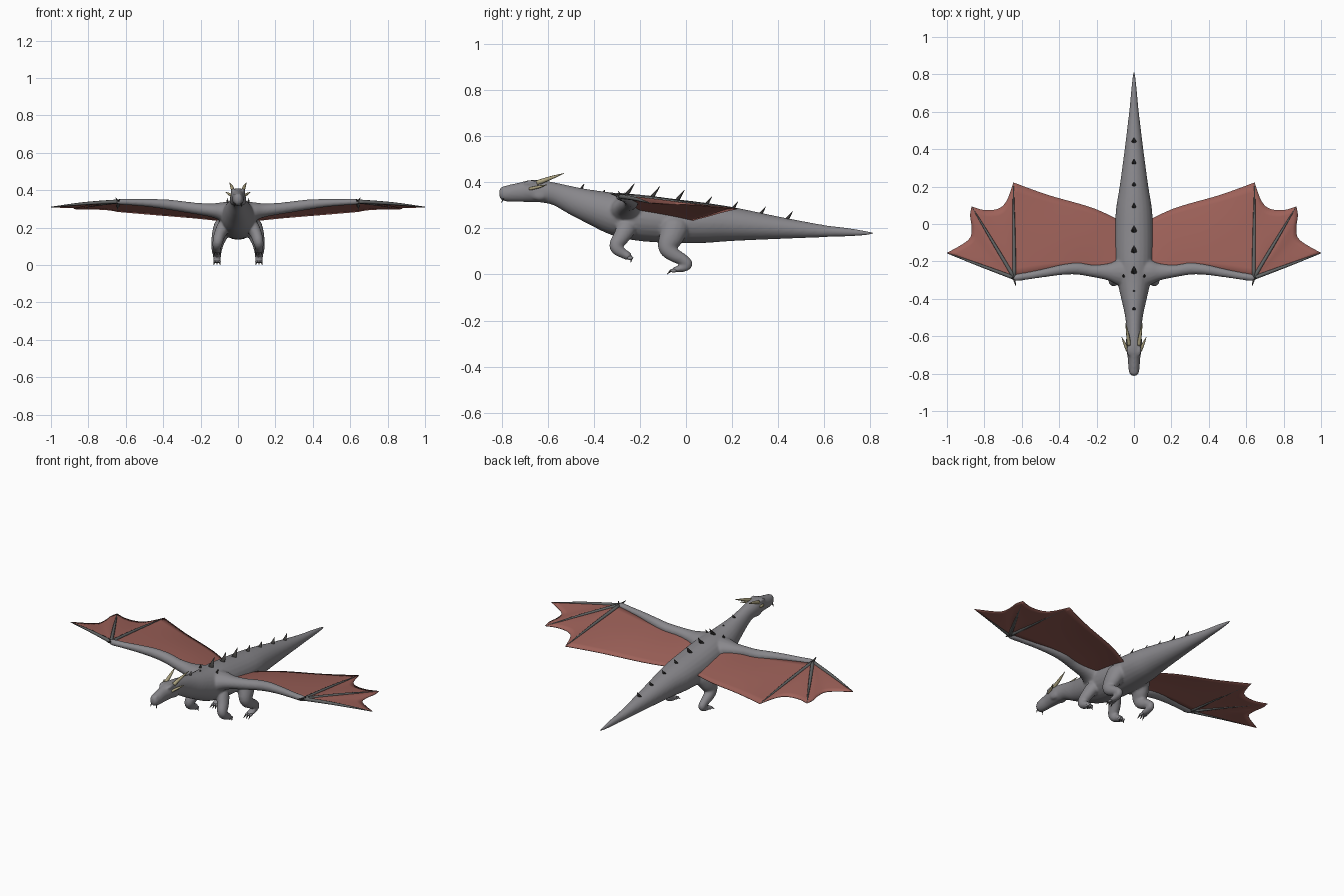
import bpy, bmesh, math
from mathutils import Vector

if "Cube" in bpy.data.objects:
    bpy.data.objects.remove(bpy.data.objects["Cube"])


def material(name, rgb):
    m = bpy.data.materials.new(name)
    m.diffuse_color = (*rgb, 1)
    m.use_nodes = True
    m.node_tree.nodes["Principled BSDF"].inputs["Base Color"].default_value = m.diffuse_color
    return m


SKIN = material("grey skin", (0.25, 0.245, 0.262))
BONE = material("dark finger bone", (0.125, 0.13, 0.13))
MEMBRANE = material("red membrane", (0.34, 0.12, 0.10))
SPIKE = material("dark spike", (0.05, 0.047, 0.045))
HORN = material("pale horn", (0.42, 0.37, 0.22))


def finish(name, bm, mat, mirror=True, smooth=True, thickness=0, fuse=0):
    bmesh.ops.recalc_face_normals(bm, faces=bm.faces)
    me = bpy.data.meshes.new(name)
    bm.to_mesh(me)
    bm.free()
    for p in me.polygons:
        p.use_smooth = smooth
    me.materials.append(mat)
    ob = bpy.data.objects.new(name, me)
    bpy.context.collection.objects.link(ob)
    if thickness:
        s = ob.modifiers.new("thickness", 'SOLIDIFY')
        s.thickness, s.offset = thickness, 0
    if mirror:
        ob.modifiers.new("mirror", 'MIRROR').use_clip = False
    if fuse:
        r = ob.modifiers.new("fuse", 'REMESH')
        r.mode, r.voxel_size, r.use_smooth_shade = 'VOXEL', fuse, True
        s = ob.modifiers.new("blend", 'SMOOTH')
        s.factor, s.iterations = 0.5, 8
    return ob


def spline(pts, sub):
    """Smooth curve through tuples of any length."""
    if sub == 1:
        return [tuple(p) for p in pts]
    out = []
    for i in range(len(pts) - 1):
        a, b, c, d = pts[max(i - 1, 0)], pts[i], pts[i + 1], pts[min(i + 2, len(pts) - 1)]
        for k in range(sub):
            t = k / sub
            out.append(tuple(0.5 * (2 * q + (r - p) * t + (2 * p - 5 * q + 4 * r - s) * t * t
                                    + (3 * q - p - 3 * r + s) * t ** 3)
                             for p, q, r, s in zip(a, b, c, d)))
    return out + [tuple(pts[-1])]


def tube(bm, stations, ref=(0, 0, 1), sides=16, sub=4):
    """Stations are x, y, z, radius across ref, radius along ref."""
    st = spline(stations, sub)
    rings = []
    for i, s in enumerate(st):
        a, b = st[max(i - 1, 0)], st[min(i + 1, len(st) - 1)]
        t = (Vector(b[:3]) - Vector(a[:3])).normalized()
        u = t.cross(Vector(ref)).normalized()
        v = u.cross(t)
        ra, rb = max(s[3], 0.0008), max(s[4], 0.0008)
        rings.append([bm.verts.new(Vector(s[:3])
                      + u * ra * math.cos(2 * math.pi * k / sides)
                      + v * rb * math.sin(2 * math.pi * k / sides)) for k in range(sides)])
    for r, q in zip(rings, rings[1:]):
        for k in range(sides):
            n = (k + 1) % sides
            bm.faces.new((r[k], r[n], q[n], q[k]))
    bm.faces.new(rings[0][::-1])
    bm.faces.new(rings[-1])


def cone(bm, base, tip, ra, rb=None, ref=(1, 0, 0), sides=8):
    rb = rb or ra
    tube(bm, [(*base, ra, rb), (*tip, 0.0008, 0.0008)], ref, sides, 1)


def ball(bm, pos, size):
    r = bmesh.ops.create_uvsphere(bm, u_segments=12, v_segments=8, radius=1)
    for v in r["verts"]:
        v.co = Vector(pos) + Vector([a * b for a, b in zip(v.co, size)])


# Limbs and head bumps of one side, mirrored before fusing with the body
bm = bmesh.new()
wing_arm = [(.03, -.262, .272, .088, .072), (.09, -.258, .287, .066, .050),
            (.14, -.256, .293, .045, .037), (.22, -.251, .302, .033, .031),
            (.30, -.239, .313, .032, .029), (.38, -.244, .324, .028, .027),
            (.47, -.260, .332, .023, .022), (.56, -.276, .336, .020, .018),
            (.63, -.287, .339, .019, .016), (.652, -.29, .339, .009, .008)]
tube(bm, wing_arm)
front_leg = [(.060, -.250, .240, .025, .020), (.078, -.258, .205, .042, .034),
             (.098, -.282, .162, .036, .031), (.108, -.304, .128, .030, .028),
             (.112, -.295, .106, .026, .025), (.112, -.270, .090, .021, .021),
             (.111, -.250, .078, .018, .022), (.111, -.238, .070, .007, .010)]
hind_leg = [(.060, -.040, .250, .025, .020), (.076, -.045, .215, .060, .048),
            (.096, -.063, .165, .054, .044), (.109, -.081, .118, .041, .034),
            (.113, -.055, .087, .032, .029), (.113, -.015, .065, .026, .024),
            (.112, .008, .044, .022, .021), (.112, -.012, .028, .017, .020),
            (.112, -.045, .022, .013, .022), (.112, -.062, .018, .006, .010)]
for leg in (front_leg, hind_leg):
    tube(bm, leg, (1, 0, 0))
ball(bm, (.027, -.675, .398), (.012, .032, .012))
ball(bm, (.012, -.790, .376), (.008, .014, .008))
ball(bm, (.030, -.635, .345), (.015, .038, .024))
for side in bmesh.ops.duplicate(bm, geom=bm.verts[:] + bm.edges[:] + bm.faces[:])["geom"]:
    if isinstance(side, bmesh.types.BMVert):
        side.co.x *= -1

# Neck, head, trunk and tail as one loft: y, bottom, top, half width
profile = [(-0.812, .340, .360, .008), (-0.803, .323, .378, .022), (-0.77, .316, .389, .030),
           (-0.72, .315, .400, .033), (-0.67, .314, .411, .041), (-0.62, .312, .408, .042),
           (-0.56, .298, .397, .040), (-0.48, .255, .380, .050), (-0.40, .215, .367, .068),
           (-0.30, .168, .355, .090), (-0.20, .146, .347, .102), (-0.05, .136, .328, .103),
           (0.08, .137, .312, .096), (0.20, .145, .293, .077), (0.40, .154, .252, .050),
           (0.60, .162, .215, .026), (0.78, .172, .188, .007), (0.81, .178, .182, .002)]
tube(bm, [(0, y, (a + b) / 2, w, (b - a) / 2) for y, a, b, w in profile], sides=24, sub=5)
finish("body", bm, SKIN, mirror=False, fuse=.006)

# Slender tail tip
bm = bmesh.new()
tube(bm, [(0, .60, .1885, .0245, .0245), (0, .70, .184, .0155, .0175),
          (0, .78, .180, .007, .008), (0, .812, .180, .001, .001)])
finish("tail_tip", bm, SKIN, mirror=False)

# Horns
bm = bmesh.new()
tube(bm, [(.026, -.648, .398, .011, .011), (.034, -.59, .419, .008, .008),
          (.045, -.53, .440, .001, .001)], sides=8)
tube(bm, [(.034, -.68, .372, .008, .007), (.050, -.64, .381, .007, .006),
          (.066, -.605, .390, .001, .001)], sides=8)
finish("horns", bm, HORN)
bm = bmesh.new()
cone(bm, (.017, -.795, .330), (.020, -.802, .310), .004)
finish("chin_fang", bm, SPIKE)

# Spikes along the back, leaning to the rear: base y, base z, height
bm = bmesh.new()
for y, z, h in [(-.46, .373, .021), (-.36, .360, .008), (-.262, .350, .045), (-.152, .338, .045),
                (-.043, .324, .044), (.085, .306, .032), (.20, .287, .030),
                (.32, .264, .032), (.435, .241, .034)]:
    cone(bm, (0, y, z - .008), (0, y + h * .85, z + h), .1 * h + .006, .22 * h + .009)
finish("back_spikes", bm, SPIKE, mirror=False)
bm = bmesh.new()
cone(bm, (.055, -.28, .335), (.058, -.268, .357), .007)
finish("shoulder_spike", bm, SPIKE)

# Wing fingers and thumb claw
wrist = (.64, -.288, .340)
tips = [(1.0, -.155, .310), (.868, .094, .300), (.645, .222, .286)]
bm = bmesh.new()
for t in tips:
    mid = [(a + b) / 2 for a, b in zip(wrist, t)]
    mid[2] += .004
    tube(bm, [(*wrist, .011, .011), (*mid, .008, .008), (*t, .002, .002)], sides=8)
finish("wing_fingers", bm, BONE)
bm = bmesh.new()
cone(bm, (.64, -.295, .343), (.632, -.332, .352), .007)
cone(bm, (.645, -.285, .345), (.655, -.295, .362), .005)
finish("wing_claw", bm, SPIKE)


# Wing membrane panels, lofted from the leading curve to the trailing curve
def patch(bm, lead, trail, billow, rows=10):
    grid = []
    for r in range(rows + 1):
        t = r / rows
        row = []
        for i, (a, b) in enumerate(zip(lead, trail)):
            p = Vector(a).lerp(Vector(b), t)
            f = i / (len(lead) - 1)
            p.z += billow * math.sin(math.pi * t) * math.sin(math.pi * f)
            row.append(bm.verts.new(p))
        grid.append(row)
    for p, q in zip(grid, grid[1:]):
        for i in range(len(p) - 1):
            bm.faces.new((p[i], p[i + 1], q[i + 1], q[i]))


bm = bmesh.new()
inner_lead = spline([(.06, -.25, .285), (.22, -.245, .300), (.40, -.245, .322), wrist], 6)
inner_trail = spline([(.06, .010, .232), (.22, .085, .250), (.46, .155, .270), tips[2]], 6)
patch(bm, inner_lead, inner_trail, .008)
middle = spline([tips[2], (.680, .125, .293), (.725, .082, .297), (.80, .074, .299), tips[1]], 4)
outer = spline([tips[1], (.876, .045, .302), (.868, -.02, .304), (.885, -.085, .306), tips[0]], 4)
for edge in (middle, outer):
    patch(bm, [wrist] * len(edge), edge, .006)
bmesh.ops.remove_doubles(bm, verts=bm.verts, dist=.0003)
finish("wing_membrane", bm, MEMBRANE, thickness=.004)

# Toes and claws on all feet
toes, claws = bmesh.new(), bmesh.new()
for s in (-1, 0, 1):
    x = .112 + s * .013
    ball(toes, (x, -.054, .017), (.007, .018, .008))
    cone(claws, (x, -.066, .016), (x + s * .004, -.083, .001), .005)
    ball(toes, (x, -.243, .072), (.007, .014, .009))
    cone(claws, (x, -.238, .070), (x + s * .003, -.240, .052), .005)
finish("toes", toes, SKIN)
finish("claws", claws, SPIKE)
